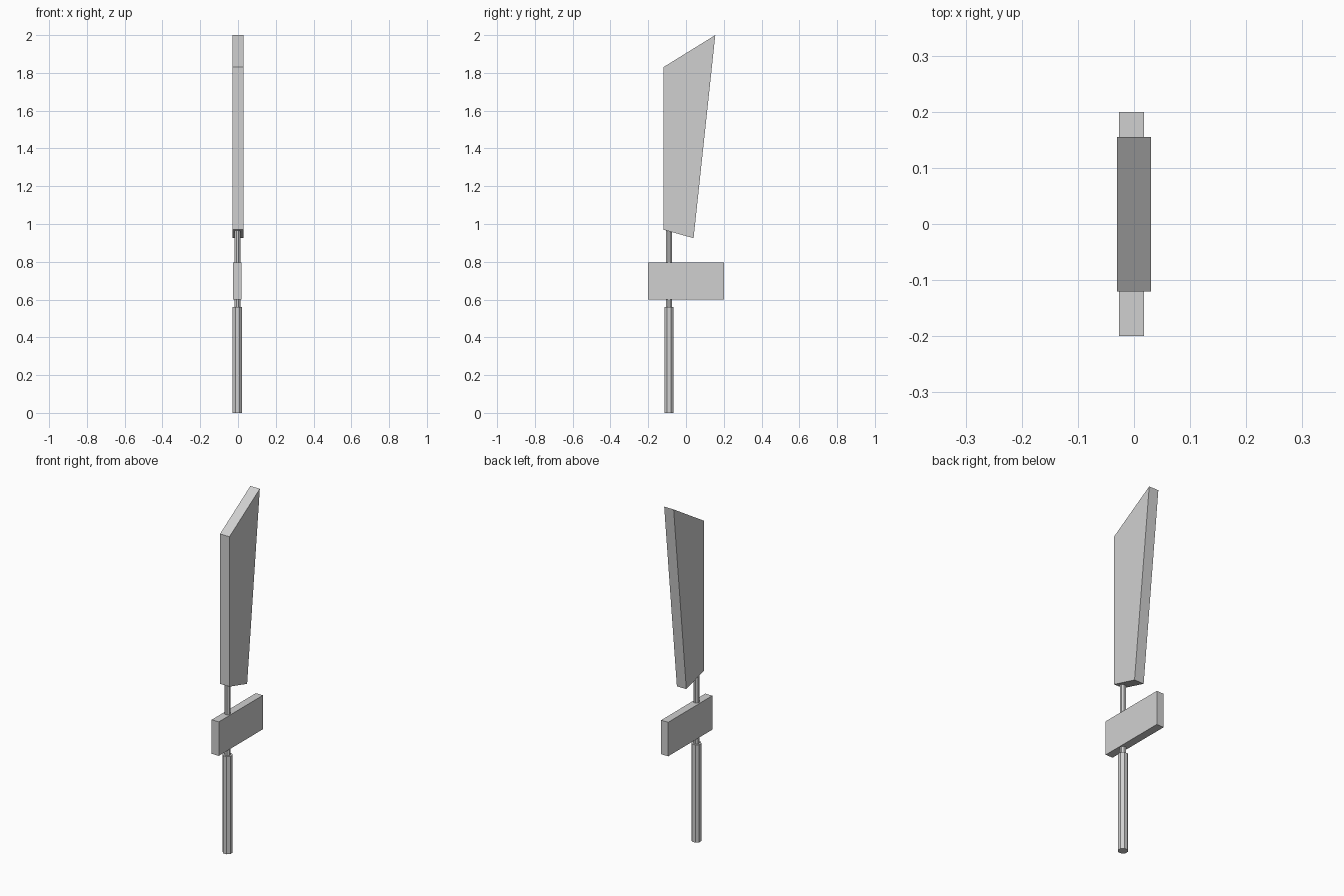
import bpy, bmesh, math
from mathutils import Matrix

cube = bpy.data.objects.get("Cube")
if cube:
    bpy.data.objects.remove(cube, do_unlink=True)

GREY = (0.63, 0.63, 0.63, 1)
grey = bpy.data.materials.new("plain grey")
grey.use_nodes = True
grey.diffuse_color = GREY
grey.node_tree.nodes["Principled BSDF"].inputs["Base Color"].default_value = GREY


def finish(name, bm):
    bmesh.ops.recalc_face_normals(bm, faces=bm.faces)
    mesh = bpy.data.meshes.new(name)
    bm.to_mesh(mesh)
    bm.free()
    mesh.materials.append(grey)
    obj = bpy.data.objects.new(name, mesh)
    bpy.context.collection.objects.link(obj)


def slab(name, profile, x0, x1):
    """Extrude a (y, z) profile from x0 to x1."""
    bm = bmesh.new()
    face = bm.faces.new([bm.verts.new((x0, y, z)) for y, z in profile])
    new = bmesh.ops.extrude_face_region(bm, geom=[face])["geom"]
    verts = [v for v in new if isinstance(v, bmesh.types.BMVert)]
    bmesh.ops.translate(bm, verts=verts, vec=(x1 - x0, 0, 0))
    finish(name, bm)


def rod(name, half_width, z0, z1):
    """Upright octagonal rod with flats toward the axes."""
    bm = bmesh.new()
    r = half_width / math.cos(math.pi / 8)
    place = Matrix.Translation((-0.003, -0.09, (z0 + z1) / 2)) @ Matrix.Rotation(math.pi / 8, 4, 'Z')
    bmesh.ops.create_cone(bm, cap_ends=True, segments=8, radius1=r, radius2=r,
                          depth=z1 - z0, matrix=place)
    finish(name, bm)


# Grip and the thin core that joins all parts
rod("grip", 0.025, 0, 0.56)
rod("core_rod", 0.015, 0.5, 1.0)

# Cross guard and flared blade
slab("guard", [(-0.2, 0.6), (0.2, 0.6), (0.2, 0.795), (-0.2, 0.795)], -0.027, 0.018)
slab("blade", [(-0.12, 0.97), (0.04, 0.925), (0.155, 2.0), (-0.12, 1.83)], -0.03, 0.03)
